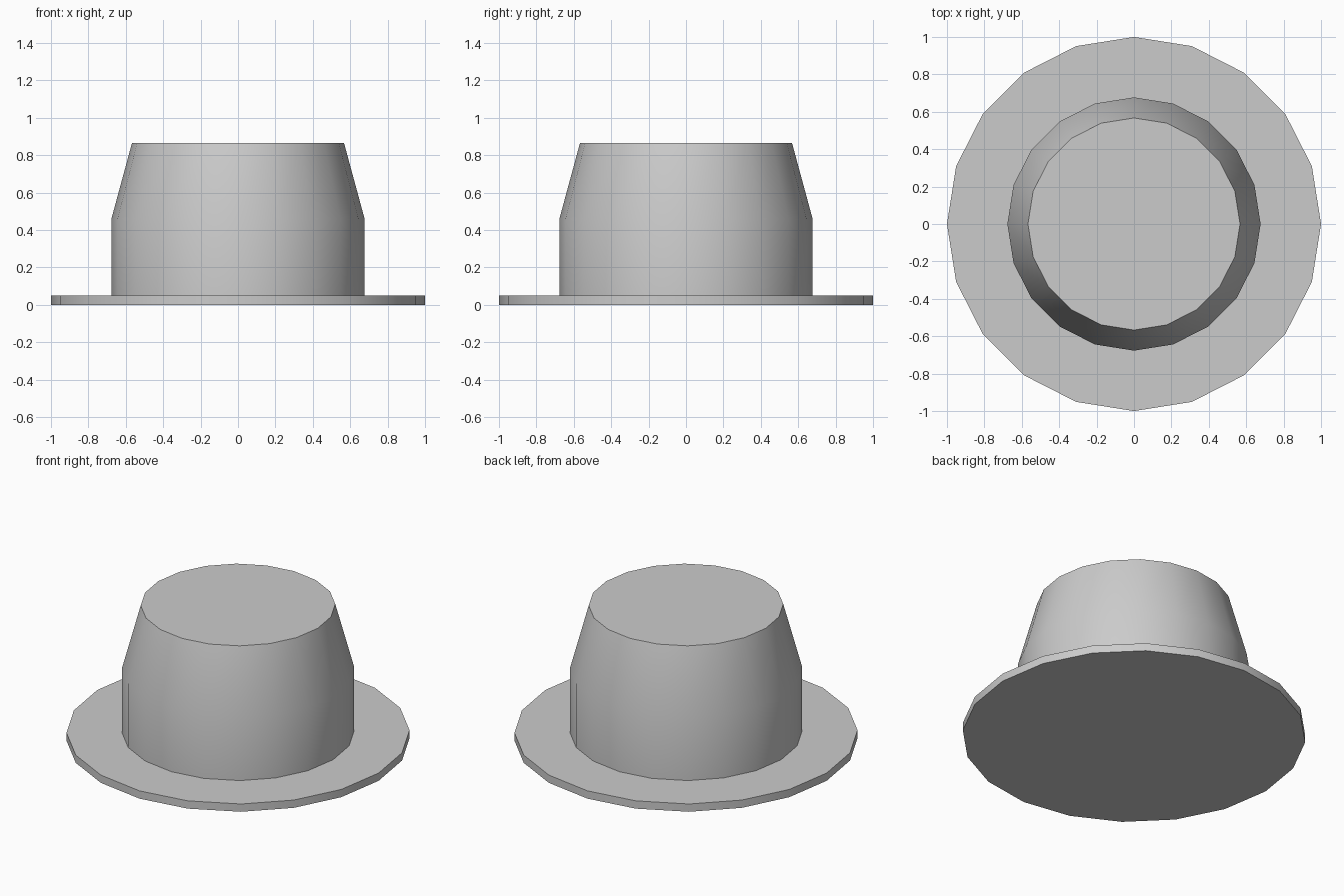
import bpy, bmesh, math

if "Cube" in bpy.data.objects:
    bpy.data.objects.remove(bpy.data.objects["Cube"])

SIDES = 20

# Outer hat profile as (radius, height): brim, then upright and tapered crown
PROFILE = [(1.0, 0.0), (1.0, 0.05), (0.677, 0.05), (0.677, 0.46), (0.567, 0.865)]


def lathe(name, profile):
    bm = bmesh.new()
    rings = []
    for r, z in profile:
        rings.append([bm.verts.new((r * math.cos(2 * math.pi * i / SIDES),
                                    r * math.sin(2 * math.pi * i / SIDES), z))
                      for i in range(SIDES)])
    for low, high in zip(rings, rings[1:]):
        for i in range(SIDES):
            j = (i + 1) % SIDES
            bm.faces.new((low[i], low[j], high[j], high[i]))
    bm.faces.new(rings[0][::-1])
    bm.faces.new(rings[-1])
    mesh = bpy.data.meshes.new(name)
    bm.to_mesh(mesh)
    bm.free()
    obj = bpy.data.objects.new(name, mesh)
    bpy.context.collection.objects.link(obj)
    return obj


# Hat: closed brim and crown, smooth around with crisp rims
hat = lathe("hat", PROFILE)
bpy.context.view_layer.objects.active = hat
hat.select_set(True)
bpy.ops.object.shade_smooth_by_angle(angle=math.radians(30))
